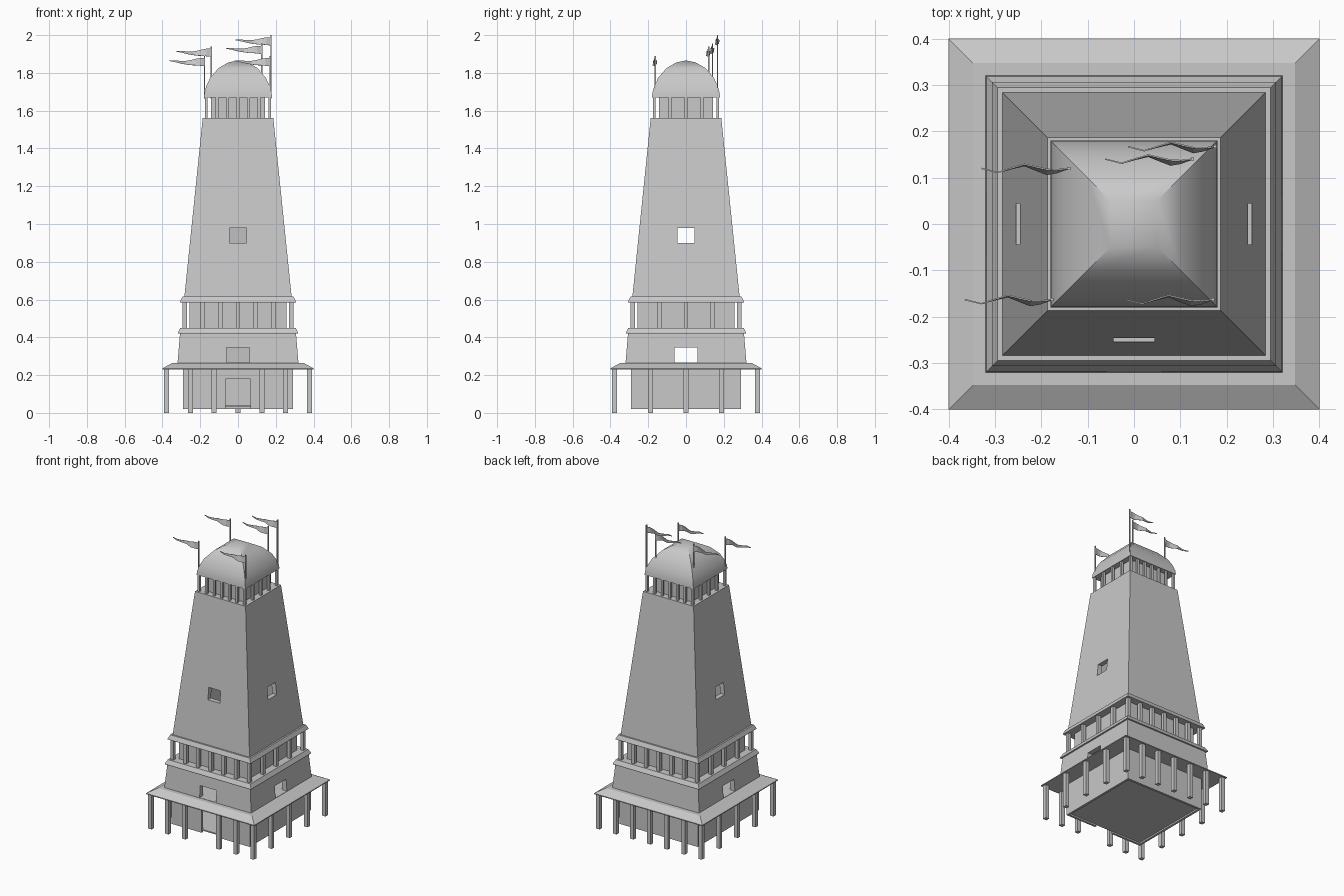
import bpy, bmesh

if "Cube" in bpy.data.objects:
    bpy.data.objects.remove(bpy.data.objects["Cube"])

stone = bpy.data.materials.new("pale grey stone")
stone.diffuse_color = (0.58, 0.58, 0.58, 1)
stone.use_nodes = True
stone.node_tree.nodes["Principled BSDF"].inputs["Base Color"].default_value = stone.diffuse_color


def finish(name, bm):
    """Turn a bmesh into a named, coloured object."""
    bmesh.ops.recalc_face_normals(bm, faces=bm.faces)
    me = bpy.data.meshes.new(name)
    bm.to_mesh(me)
    bm.free()
    me.materials.append(stone)
    ob = bpy.data.objects.new(name, me)
    bpy.context.collection.objects.link(ob)
    return ob


def stack(name, profile):
    """Square tower section from (half width, height) pairs."""
    bm = bmesh.new()
    rings = []
    for h, z in profile:
        if h == 0:
            rings.append([bm.verts.new((0, 0, z))])
        else:
            rings.append([bm.verts.new((sx * h, sy * h, z))
                          for sx, sy in ((-1, -1), (1, -1), (1, 1), (-1, 1))])
    bm.faces.new(rings[0])
    for a, b in zip(rings, rings[1:]):
        for i in range(4):
            j = (i + 1) % 4
            bm.faces.new([a[i], a[j], b[0]] if len(b) == 1 else [a[i], a[j], b[j], b[i]])
    if len(rings[-1]) == 4:
        bm.faces.new(rings[-1])
    return finish(name, bm)


def add_box(bm, x0, x1, y0, y1, z0, z1):
    r = bmesh.ops.create_cube(bm, size=1)
    for v in r["verts"]:
        v.co = ((x0 + x1) / 2 + v.co.x * (x1 - x0),
                (y0 + y1) / 2 + v.co.y * (y1 - y0),
                (z0 + z1) / 2 + v.co.z * (z1 - z0))


def box(name, *dims):
    bm = bmesh.new()
    add_box(bm, *dims)
    return finish(name, bm)


def cut(ob, *cutters):
    """Subtract the cutters, then remove them."""
    for c in cutters:
        m = ob.modifiers.new("cut", 'BOOLEAN')
        m.operation, m.solver, m.object = 'DIFFERENCE', 'EXACT', c
        bpy.context.view_layer.objects.active = ob
        bpy.ops.object.modifier_apply(modifier=m.name)
        bpy.data.objects.remove(c, do_unlink=True)


def openings(ob, w, z0, z1):
    """Openings through the left, right and front walls."""
    cut(ob, box("side_cutter", -0.5, 0.5, -w, w, z0, z1),
        box("front_cutter", -w, w, -0.5, 0, z0, z1))


def colonnade(name, r, half, z0, z1, door_gap=False):
    """Seven posts along front and back, five along each side."""
    bm = bmesh.new()
    spots = []
    for i in range(7):
        x = r * (i - 3) / 3
        spots.append((x, r))
        if not (door_gap and i == 3):
            spots.append((x, -r))
    for y in (-r / 2, 0, r / 2):
        spots += [(-r, y), (r, y)]
    for x, y in spots:
        add_box(bm, x - half, x + half, y - half, y + half, z0, z1)
    return finish(name, bm)


# Ground storey with doorway, open underneath, and a raised floor
ground = stack("ground_storey", [(0.29, 0.02), (0.29, 0.235)])
cut(ground, box("hollow", -0.275, 0.275, -0.275, 0.275, -0.1, 0.225),
    box("door_cutter", -0.065, 0.065, -0.5, -0.2, -0.1, 0.18))
box("ground_floor", -0.28, 0.28, -0.28, 0.28, 0.03, 0.038)
colonnade("porch_posts", 0.378, 0.013, 0, 0.235, True)
stack("porch_roof", [(0.40, 0.23), (0.40, 0.236), (0.347, 0.265)])

# Second storey with openings on three sides
second = stack("second_storey", [(0.32, 0.264), (0.307, 0.421)])
cut(second, stack("hollow", [(0.285, 0.267), (0.277, 0.40)]))
openings(second, 0.06, 0.267, 0.345)

# Balcony
stack("balcony_ledge", [(0.318, 0.42), (0.318, 0.426), (0.305, 0.45)])
stack("balcony_core", [(0.256, 0.449), (0.256, 0.587)])
colonnade("balcony_posts", 0.282, 0.011, 0.449, 0.587)
stack("balcony_cornice", [(0.306, 0.585), (0.306, 0.59), (0.295, 0.615)])

# Tall tapered shaft, hollow, with a window on three sides
shaft = stack("tower_shaft", [(0.284, 0.614), (0.187, 1.56)])
cut(shaft, stack("hollow", [(0.25, 0.64), (0.158, 1.53)]))
openings(shaft, 0.044, 0.90, 0.98)

# Lantern room
stack("lantern_core", [(0.142, 1.559), (0.142, 1.675)])
colonnade("lantern_posts", 0.168, 0.0075, 1.559, 1.675)

# Four-sided dome
dome = stack("dome", [(0.18, 1.67), (0.178, 1.695), (0.168, 1.73), (0.147, 1.775),
                      (0.102, 1.826), (0.05, 1.856), (0, 1.866)])
bpy.context.view_layer.objects.active = dome
dome.select_set(True)
bpy.ops.object.shade_smooth_by_angle(angle=0.7)

# Flags: (dx, y of top edge, y of bottom edge, top dz, bottom dz)
WAVE = [(0, 0, 0, -0.012, -0.055), (-0.025, -0.003, -0.009, -0.012, -0.052),
        (-0.047, -0.002, -0.013, -0.016, -0.05), (-0.07, 0.003, -0.004, -0.022, -0.049),
        (-0.095, 0.009, 0.006, -0.026, -0.046), (-0.125, 0, -0.001, -0.027, -0.041),
        (-0.153, -0.009, -0.009, -0.024, -0.034), (-0.188, 0, 0, -0.024, -0.027)]
FLAGS = [(-0.141, 0.12, 1.94), (-0.177, -0.163, 1.89), (0.17, -0.163, 1.89),
         (0.126, 0.14, 1.955), (0.175, 0.167, 2.0)]
for i, (px, py, top) in enumerate(FLAGS, 1):
    box(f"flag_pole_{i}", px - 0.0035, px + 0.0035, py - 0.0035, py + 0.0035, 1.665, top)
    bm = bmesh.new()
    pairs = [(bm.verts.new((px + dx, py + yt, top + zt)),
              bm.verts.new((px + dx, py + yb, top + zb))) for dx, yt, yb, zt, zb in WAVE]
    for a, b in zip(pairs, pairs[1:]):
        bm.faces.new((a[0], a[1], b[1], b[0]))
    flag = finish(f"flag_{i}", bm)
    s = flag.modifiers.new("thickness", 'SOLIDIFY')
    s.thickness, s.offset = 0.003, 0
